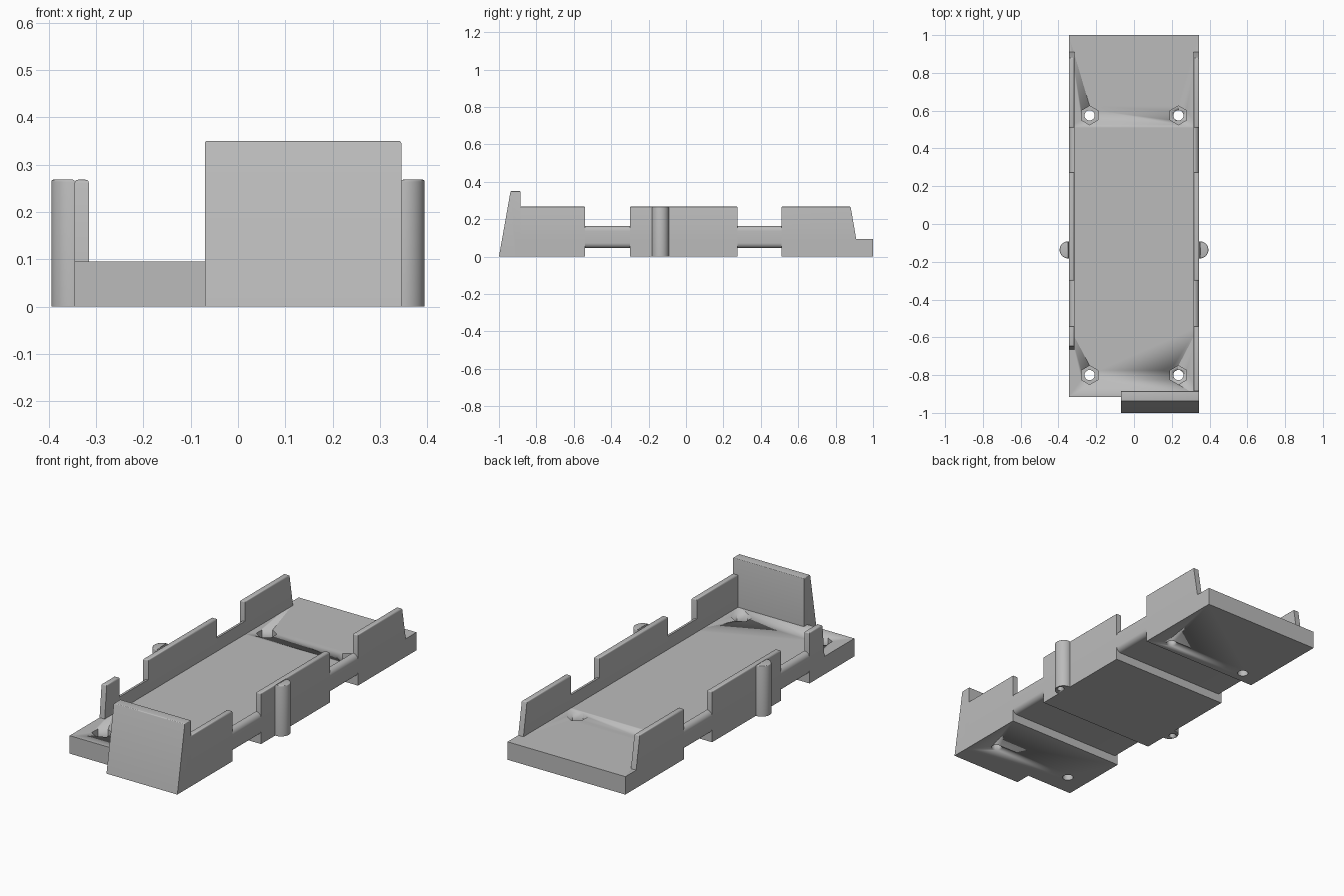
import bpy, bmesh, math
from mathutils import Vector

cube = bpy.data.objects.get("Cube")
if cube:
    bpy.data.objects.remove(cube, do_unlink=True)

grey = bpy.data.materials.new("plain grey")
grey.use_nodes = True
colour = (0.5, 0.5, 0.5, 1)
grey.diffuse_color = colour
grey.node_tree.nodes["Principled BSDF"].inputs["Base Color"].default_value = colour

W, T = 0.345, 0.03            # half width, wall thickness
FLOOR, TOP = 0.095, 0.268     # floor and wall heights
FRONT, BACK = -0.915, 1.0
NOTCHES = [(-0.54, -0.3), (0.275, 0.51)]
PLACE = {"x": lambda u, v, d: (d, u, v),
         "y": lambda u, v, d: (u, d, v),
         "z": lambda u, v, d: (u, v, d)}


def prism(name, profile, axis, start, end, round_above=None, radius=0.007):
    """Extrude a profile along an axis; optionally round edges above a height."""
    bm = bmesh.new()
    put = PLACE[axis]
    face = bm.faces.new([bm.verts.new(put(u, v, start)) for u, v in profile])
    ext = bmesh.ops.extrude_face_region(bm, geom=[face])
    moved = [g for g in ext["geom"] if isinstance(g, bmesh.types.BMVert)]
    bmesh.ops.translate(bm, verts=moved, vec=Vector(put(0, 0, end - start)))
    bmesh.ops.recalc_face_normals(bm, faces=bm.faces)
    if round_above is not None:
        edges = [e for e in bm.edges if all(v.co.z > round_above for v in e.verts)]
        bmesh.ops.bevel(bm, geom=edges, offset=radius, segments=3,
                        profile=0.5, affect="EDGES")
    mesh = bpy.data.meshes.new(name)
    bm.to_mesh(mesh)
    bm.free()
    mesh.materials.append(grey)
    obj = bpy.data.objects.new(name, mesh)
    bpy.context.collection.objects.link(obj)
    bpy.ops.object.select_all(action="DESELECT")
    obj.select_set(True)
    bpy.context.view_layer.objects.active = obj
    bpy.ops.object.shade_smooth_by_angle(angle=math.radians(35))
    return obj


def arc(cx, cy, r, start, end, steps):
    angles = [math.radians(start + (end - start) * i / steps) for i in range(steps + 1)]
    return [(cx + r * math.cos(a), cy + r * math.sin(a)) for a in angles]


def cut(obj, cutter):
    """Subtract a cutter, then discard it."""
    mod = obj.modifiers.new("cut", "BOOLEAN")
    mod.operation, mod.solver, mod.object = "DIFFERENCE", "EXACT", cutter
    bpy.context.view_layer.objects.active = obj
    bpy.ops.object.modifier_apply(modifier=mod.name)
    bpy.data.objects.remove(cutter, do_unlink=True)


def box(u0, u1, v0, v1):
    return [(u0, v0), (u1, v0), (u1, v1), (u0, v1)]


# Floor plates between the strap channels
spans = {"front_floor": (FRONT, NOTCHES[0][0]),
         "middle_floor": (NOTCHES[0][1], NOTCHES[1][0]),
         "back_floor": (NOTCHES[1][1], BACK)}
floors = {n: prism(n, box(-W, W, 0, FLOOR), "y", a, b) for n, (a, b) in spans.items()}

# Screw holes with hexagonal nut pockets
for name, y in (("front_floor", -0.8), ("back_floor", 0.575)):
    for x in (-0.235, 0.235):
        hexagon = arc(x, y, 0.05, 90, 390, 5)
        circle = arc(x, y, 0.027, 0, 345, 23)
        cut(floors[name], prism("pocket_cutter", hexagon, "z", 0.045, 0.2))
        cut(floors[name], prism("hole_cutter", circle, "z", -0.1, 0.2))

# Strap channels: raised thin floor with low rounded rails
R, RAIL, CEILING = 0.028, 0.165, 0.045
half = ([(W - T, FLOOR), (W - T, RAIL)]
        + arc(W - R, RAIL - R, R, 90, 0, 8)
        + arc(W - R, CEILING + R, R, 0, -90, 8))
section = half + [(-x, z) for x, z in reversed(half)]
for name, (a, b) in zip(("front_strap_channel", "back_strap_channel"), NOTCHES):
    prism(name, section, "y", a, b)

# Side walls above the floor
for side, s in (("left", 1), ("right", -1)):
    low, high = (-0.885, -0.885) if s > 0 else (-0.665, -0.648)
    walls = {
        "front": [(low, FLOOR), (NOTCHES[0][0], FLOOR), (NOTCHES[0][0], TOP), (high, TOP)],
        "middle": box(NOTCHES[0][1], NOTCHES[1][0], FLOOR, TOP),
        "back": [(NOTCHES[1][1], FLOOR), (0.91, FLOOR), (0.88, TOP), (NOTCHES[1][1], TOP)]}
    for part, profile in walls.items():
        prism(f"{side}_{part}_wall", profile, "x", s * (W - T), s * W, TOP - 0.01)

    # Half round side post with a blind hole underneath
    post_profile = [(s * x, y) for x, y in arc(W + 0.004, -0.137, 0.045, -90, 90, 24)]
    post_profile = [(s * W, -0.182)] + post_profile + [(s * W, -0.092)]
    post = prism(f"{side}_post", post_profile, "z", 0, TOP, TOP - 0.01, 0.004)
    cut(post, prism("post_cutter", arc(s * (W + 0.024), -0.137, 0.018, 0, 340, 17),
                    "z", -0.1, 0.15))

# Tall sloping end stop
stop = [(-1, 0), (FRONT, 0), (FRONT, FLOOR), (-0.885, FLOOR), (-0.885, 0.35), (-0.938, 0.35)]
prism("front_stop", stop, "x", -0.07, W, 0.34, 0.005)
